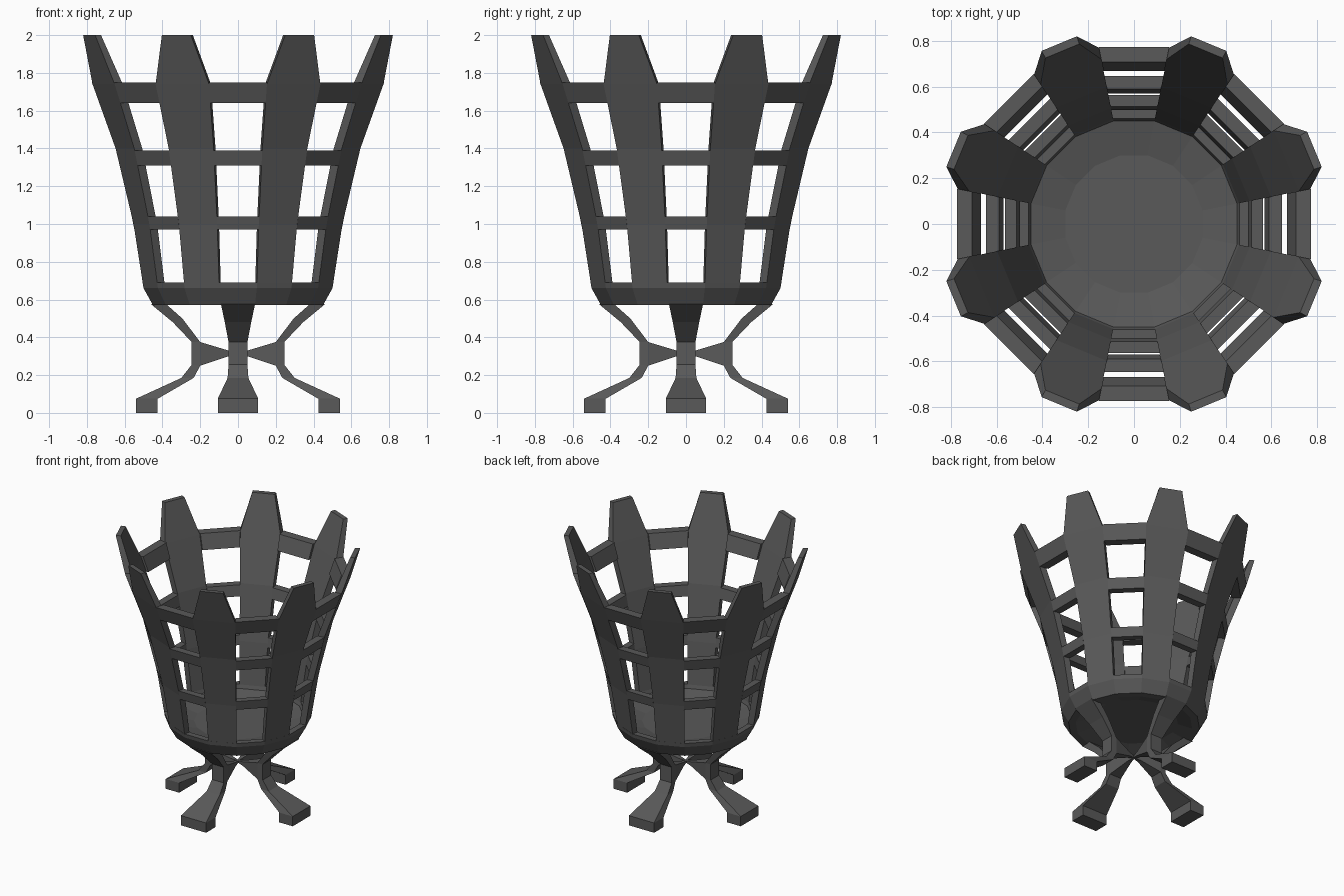
import bpy, bmesh, math
from mathutils import Matrix, Vector

if "Cube" in bpy.data.objects:
    bpy.data.objects.remove(bpy.data.objects["Cube"])

iron = bpy.data.materials.new("dark_iron")
iron.diffuse_color = (0.1, 0.1, 0.1, 1)
iron.use_nodes = True
iron.node_tree.nodes["Principled BSDF"].inputs["Base Color"].default_value = iron.diffuse_color
T = math.tan(math.radians(11.25))      # half side of a 16-gon per unit apothem

# basket outer wall: height, apothem, wall thickness
WALL = [(0.57, 0.45, 0.045), (0.66, 0.50, 0.045), (1.0, 0.553, 0.048),
        (1.4, 0.648, 0.05), (1.74, 0.77, 0.05)]


def wall(z):
    for (z0, r0, t0), (z1, r1, t1) in zip(WALL, WALL[1:]):
        if z <= z1 or z1 == WALL[-1][0]:
            f = (z - z0) / (z1 - z0)
            return r0 + (r1 - r0) * f, t0 + (t1 - t0) * f


def make(name, build):
    bm = bmesh.new()
    build(bm)
    bmesh.ops.recalc_face_normals(bm, faces=bm.faces)
    me = bpy.data.meshes.new(name)
    bm.to_mesh(me)
    bm.free()
    me.materials.append(iron)
    ob = bpy.data.objects.new(name, me)
    bpy.context.collection.objects.link(ob)
    return ob


def loft(bm, sections, angle):
    """Join four-point sections into a closed bar turned about z."""
    rot = Matrix.Rotation(math.radians(angle), 4, 'Z')
    rows = [[bm.verts.new(rot @ Vector(p)) for p in s] for s in sections]
    for a, b in zip(rows, rows[1:]):
        for i in range(4):
            j = (i + 1) % 4
            bm.faces.new((a[i], a[j], b[j], b[i]))
    bm.faces.new(rows[0])
    bm.faces.new(rows[-1])


def section(z, ro, ri, ho=None, hi=None):
    ho = ro * T if ho is None else ho
    hi = ri * T if hi is None else hi
    return [(ro, -ho, z), (ro, ho, z), (ri, hi, z), (ri, -hi, z)]


# upright slats with narrowed, flared tips
def slats(bm):
    secs = []
    for z in (0.66, 1.0, 1.4, 1.74):
        r, t = wall(z)
        secs.append(section(z, r, r - t))
    secs.append(section(2.0, 0.853, 0.818, 0.083, 0.08))
    for k in range(8):
        loft(bm, secs, 22.5 + 45 * k)
make("slats", slats)


# cross bars filling the gaps between slats
def bars(bm):
    for z0, z1, t in ((1.64, 1.75, 0.066), (1.31, 1.39, 0.056), (0.97, 1.04, 0.05)):
        secs = []
        for z in (z0, z1):
            r = wall(z)[0]
            secs.append(section(z, r, r - t))
        for k in range(8):
            loft(bm, secs, 45 * k)
make("cross_bars", bars)


# shallow sixteen-sided bowl at the bottom
def bowl(bm):
    prof = [(0.30, 0.60), (0.40, 0.57), (0.45, 0.57), (0.50, 0.66), (0.505, 0.69),
            (0.46, 0.69), (0.45, 0.66), (0.30, 0.625)]
    c = math.cos(math.radians(11.25))
    rings = []
    for r, z in prof:
        rings.append([bm.verts.new((r / c * math.cos(math.radians(11.25 + 22.5 * i)),
                                    r / c * math.sin(math.radians(11.25 + 22.5 * i)), z))
                      for i in range(16)])
    for a, b in zip(rings, rings[1:]):
        for i in range(16):
            j = (i + 1) % 16
            bm.faces.new((a[i], a[j], b[j], b[i]))
    bm.faces.new(rings[0])
    bm.faces.new(rings[-1])
make("bowl", bowl)

# legs: outer x, outer z, inner x, inner z, half width
LEG = [(0.46, 0.575, 0.385, 0.58, 0.09), (0.345, 0.48, 0.295, 0.50, 0.07),
       (0.245, 0.375, 0.20, 0.375, 0.05), (0.245, 0.255, 0.20, 0.25, 0.05),
       (0.30, 0.185, 0.235, 0.185, 0.055), (0.54, 0.075, 0.425, 0.075, 0.107),
       (0.54, 0, 0.425, 0, 0.107)]


def legs(bm):
    secs = [[(xo, -h, zo), (xo, h, zo), (xi, h, zi), (xi, -h, zi)]
            for xo, zo, xi, zi, h in LEG]
    # tapering strut from leg to the centre
    strut = [[(x, -w, z0), (x, w, z0), (x, w, z1), (x, -w, z1)]
             for x, w, z0, z1 in ((0.20, 0.05, 0.25, 0.375), (0.05, 0.016, 0.30, 0.33),
                                  (0, 0.006, 0.308, 0.322))]
    for k in range(4):
        loft(bm, secs, 90 * k)
        loft(bm, strut, 90 * k)
make("legs", legs)
